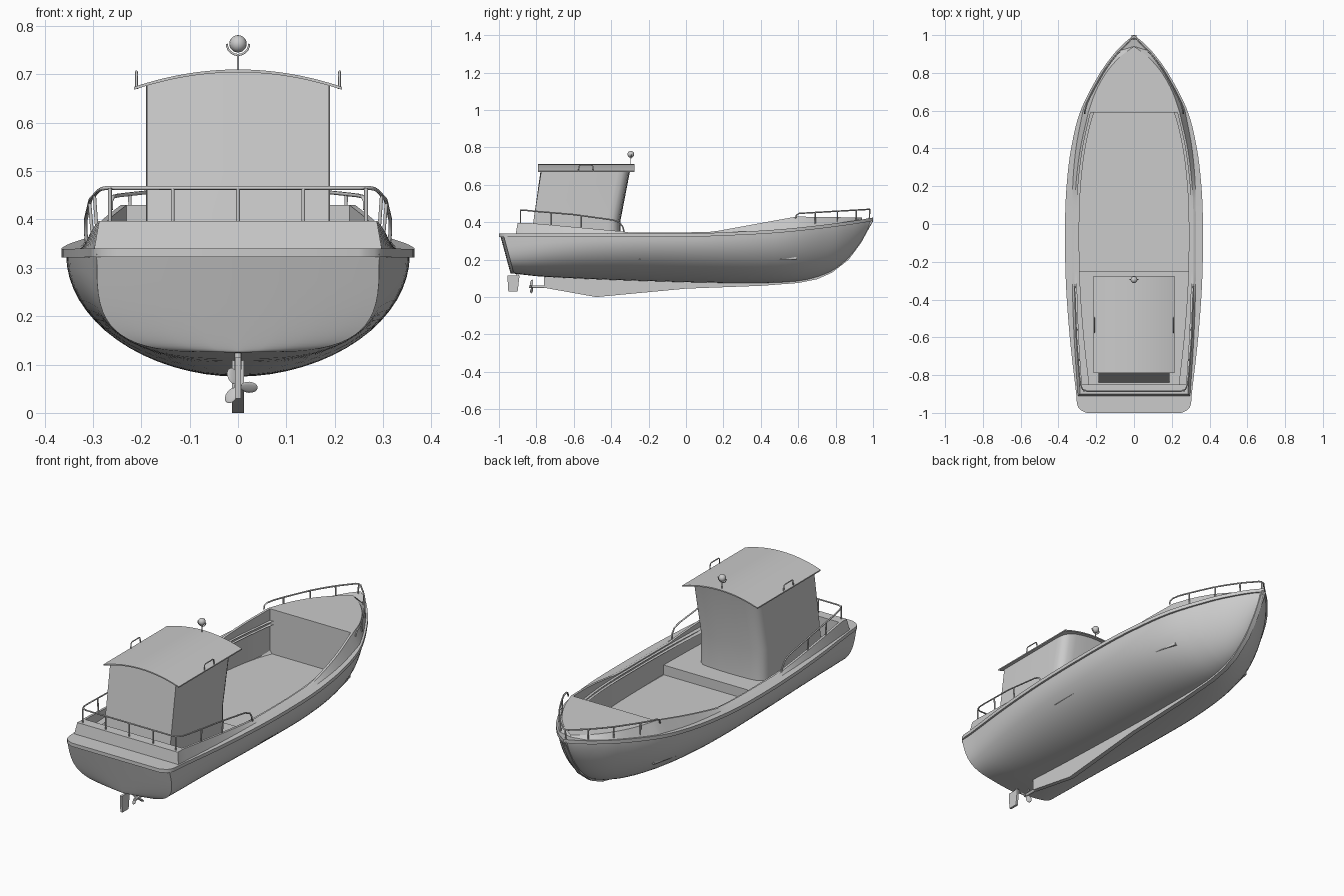
import bpy, bmesh, math
from mathutils import Matrix, Vector

if "Cube" in bpy.data.objects:
    bpy.data.objects.remove(bpy.data.objects["Cube"])


def curve(*pts):
    """Smooth (Hermite) interpolation through (y, value) points."""
    def slope(i):
        a, b = pts[max(i - 1, 0)], pts[min(i + 1, len(pts) - 1)]
        return (b[1] - a[1]) / (b[0] - a[0])

    def f(y):
        y = min(max(y, pts[0][0]), pts[-1][0])
        i = max(j for j in range(len(pts) - 1) if pts[j][0] <= y)
        (a, va), (b, vb) = pts[i], pts[i + 1]
        h, t = b - a, (y - a) / (b - a)
        return (va * (2*t**3 - 3*t**2 + 1) + vb * (3*t**2 - 2*t**3)
                + h * slope(i) * (t**3 - 2*t**2 + t) + h * slope(i + 1) * (t**3 - t**2))
    return f


def finish(name, bm, angle=30):
    bmesh.ops.remove_doubles(bm, verts=bm.verts, dist=1e-5)
    bmesh.ops.recalc_face_normals(bm, faces=bm.faces)
    me = bpy.data.meshes.new(name)
    bm.to_mesh(me)
    bm.free()
    ob = bpy.data.objects.new(name, me)
    bpy.context.collection.objects.link(ob)
    bpy.ops.object.select_all(action='DESELECT')
    ob.select_set(True)
    bpy.context.view_layer.objects.active = ob
    bpy.ops.object.shade_smooth_by_angle(angle=math.radians(angle))
    return ob


def loft(name, rows, angle=30):
    """Skin rows of right-side points, then reflect them to the left."""
    bm = bmesh.new()
    for side in (1, -1):
        grid = [[bm.verts.new((side * x, y, z)) for x, y, z in r] for r in rows]
        for a, b in zip(grid, grid[1:]):
            for i in range(len(a) - 1):
                bm.faces.new((a[i], a[i + 1], b[i + 1], b[i]))
    bmesh.ops.dissolve_degenerate(bm, dist=1e-5, edges=bm.edges)
    return finish(name, bm, angle)


def plate(name, yz, half):
    """Side-view outline extruded across the centreline."""
    bm = bmesh.new()
    f = bm.faces.new([bm.verts.new((-half, y, z)) for y, z in yz])
    new = bmesh.ops.extrude_face_region(bm, geom=[f])['geom']
    bmesh.ops.translate(bm, vec=(2 * half, 0, 0), verts=[v for v in new if isinstance(v, bmesh.types.BMVert)])
    return finish(name, bm, 20)


def tube(name, paths, r):
    cu = bpy.data.curves.new(name, 'CURVE')
    cu.dimensions, cu.bevel_depth, cu.bevel_resolution, cu.use_fill_caps = '3D', r, 1, True
    for pts in paths:
        sp = cu.splines.new('POLY')
        sp.points.add(len(pts) - 1)
        for p, c in zip(sp.points, pts):
            p.co = (*c, 1)
    ob = bpy.data.objects.new(name, cu)
    bpy.context.collection.objects.link(ob)
    bpy.ops.object.select_all(action='DESELECT')
    ob.select_set(True)
    bpy.context.view_layer.objects.active = ob
    bpy.ops.object.convert(target='MESH')


def span(a, b, n):
    return [a + (b - a) * i / n for i in range(n + 1)]


# Boat lines: half-width, gunwale top, keel line, section fullness
width = curve((-1, .25), (-.985, .283), (-.96, .3), (-.9, .306), (-.6, .34), (-.3, .361), (0, .365), (.2, .357),
              (.4, .333), (.6, .283), (.8, .18), (.9, .107), (.96, .05), (1, 0))
sheer = curve((-1, .34), (0, .34), (.3, .35), (.5, .362), (.7, .382), (.9, .408), (1, .425))
keel = curve((-.975, .125), (-.7, .105), (-.2, .085), (.3, .075), (.6, .085), (.75, .125), (.85, .19), (.93, .285), (1, .405))
full = curve((-.975, 3.6), (-.7, 2.5), (-.3, 2.05), (.4, 2), (.7, 1.8), (1, 1.6))

# Hull shell with raked, slightly bulged transom
N = 16
rows = []
for y in span(-.975, .7, 30) + span(.72, 1, 14):
    w, k, s, p = max(width(max(y, -.95)) - .01, 0), keel(y), sheer(y) - .012, full(y)
    rake = .055 * max(0, (-.8 - y) / .175)
    row = []
    for i in range(N + 1):
        t = math.pi / 2 * i / N
        g = 1 - math.cos(t) ** (2 / p)
        row.append((w * math.sin(t) ** (2 / p), y + rake * (1 - g), k + (s - k) * g))
    rows.append(row)
loft("hull", rows)
transom = [[(x * f, y - .018 * (1 - f * f), z) for x, y, z in rows[0]] for f in (1, .95, .8, .55, .28, 0)]
loft("transom", transom)

# Gunwale plank around the whole outline, closed across the stern and bow
rows = []
for y in [-1, -.995, -.985, -.97, -.95, -.93, -.905, -.9] + span(-.85, .9, 36) + [.92, .94, .96, .98, 1]:
    w, z = width(y), sheer(y)
    n = 0 if y < -.902 or y > .88 else max(w - .075, 0)
    rows.append([(n, y, z - .018), (w, y, z - .018), (w, y, z), (n, y, z)])
rows.insert(0, [(0, -1, z) for z in (.322, .322, .34, .34)])
rows[0:1] = [[(0, -1, .322), (0, -1, .322), (0, -1, .34), (0, -1, .34)]]
loft("gunwale", rows)

# Coaming, cockpit lining, floor and foredeck as one skin
inner = curve((-.91, .272), (-.6, .292), (-.3, .302), (0, .303), (.2, .296), (.4, .272), (.59, .23))


def top(y):
    if y < -.85:
        return .397
    if y < -.33:
        return .397 - .047 * (y + .85) / .52
    return max(sheer(y) + .006, .35 + .08 * (y - .15) / .44)


def outer(y):
    return inner(y) + .025 + .017 * min(max((y - .1) / .49, 0), 1)


def deck_row(y, floor=None):
    xi, z = inner(y), top(y)
    xo = outer(y)
    f = z if floor is None else floor
    return [(xo, y, sheer(y)), (xi + .012, y, z), (xi, y, z), (xi, y, f), (0, y, f)]


xo = outer(-.91)
rows = [[(xo, -.91, .34)] + [(x, -.91, .34) for x in (xo, xo - .01, xo - .01, 0)],
        [(xo, -.905, .34)] + [(x, -.9, .397) for x in (xo - .01, .27, .27, 0)],
        deck_row(-.875), deck_row(-.85)]
rows += [deck_row(y, .25) for y in span(-.85, -.25, 12)]
rows += [deck_row(y, .2) for y in span(-.25, .59, 20)]
rows.append(deck_row(.59))
tip = curve((.59, 1), (.7, .84), (.8, .61), (.88, .33), (.92, .12), (.94, 0))
for y in span(.61, .94, 14):
    f, z = tip(y), .43 - .005 * (y - .59) / .35
    xo = max(width(y) - .012, 0) if y < .94 else 0
    rows.append([(xo, y, sheer(y)), (.242 * f, y, z), (.23 * f, y, z), (.23 * f, y, z), (0, y, z)])
loft("coaming_and_decks", rows, 20)

# Keel and stem, rudder, propeller
plate("keel", [(-.76, .115), (-.76, .05), (-.48, 0), (0, .045), (.4, .06), (.6, .075), (.7, .095), (.78, .13), (.87, .2),
               (.94, .295), (1, .41), (.97, .41), (.88, .27), (.75, .17), (.55, .12), (0, .115)], .012)
plate("rudder", [(-.955, .115), (-.89, .115), (-.9, .03), (-.95, .03)], .006)
tube("rudder_stock", [[(0, -.905, .09), (0, -.9, .15)]], .007)
tube("propeller_shaft", [[(0, -.84, .055), (0, -.74, .055)]], .008)
bm = bmesh.new()
for i in range(3):
    m = (Matrix.Translation((0, -.825, .055)) @ Matrix.Rotation(math.radians(120 * i + 95), 4, 'Y')
         @ Matrix.Translation((0, 0, .023)) @ Matrix.Rotation(math.radians(35), 4, 'Z')
         @ Matrix.Diagonal((.014, .003, .018, 1)))
    bmesh.ops.create_uvsphere(bm, u_segments=12, v_segments=8, radius=1, matrix=m)
finish("propeller_blades", bm, 60)


# Cabin with raked ends and rounded front corners, under a cambered roof
def camber(x):
    return .71 - .036 * (x / .215) ** 2


rows = []
for back, front, z in ((-.838, -.35, .25), (-.815, -.35, .41), (-.773, -.293, None)):
    plan = [(0, back), (.1, back), (.188, back), (.19, front - .07), (.187, front - .045), (.176, front - .024),
            (.155, front - .01), (.12, front - .004), (.06, front - .001), (0, front)]
    rows.append([(x, y, z or camber(x) - .003) for x, y in plan])
loft("cabin", rows, 35)
roof = []
for x in span(0, .215, 10):
    z = camber(x)
    roof.append([(x, -.79, z - .006), (x, -.275, z - .006), (x, -.275, z), (x, -.79, z), (x, -.79, z - .006)])
roof.append([(.215, -.79, camber(.215) - .006)] * 2 + [(.215, -.275, z), (.215, -.79, z), (.215, -.79, z)])
roof[-1] = [(.215, y, z - .003) for y in (-.79, -.275, -.275, -.79, -.79)]
loft("roof", roof)

# Roof grab handles
tube("roof_handles", [[(s * .21, -.575, .67), (s * .21, -.572, .7), (s * .21, -.565, .705), (s * .21, -.505, .705),
                       (s * .21, -.498, .7), (s * .21, -.495, .67)] for s in (1, -1)], .003)

# Search lamp in a fork
tube("lamp_fork", [[(0, -.295, .705), (0, -.295, .74)],
                   [(.023 * math.cos(a), -.295, .763 + .023 * math.sin(a)) for a in span(-math.pi, 0, 12)]], .0025)
bm = bmesh.new()
bmesh.ops.create_uvsphere(bm, u_segments=16, v_segments=10, radius=.018, matrix=Matrix.Translation((0, -.295, .763)))
finish("search_lamp", bm, 60)

# Stern rail and posts
half = [(.312, -.33, .345), (.315, -.338, .375), (.315, -.355, .398), (.312, -.39, .412), (.305, -.6, .441), (.29, -.8, .458),
        (.283, -.85, .463), (.272, -.875, .465), (.25, -.885, .465)]
paths = [half + [(-x, y, z) for x, y, z in reversed(half)]]
paths += [[(x, -.885, .39), (x, -.885, .465)] for x in (-.265, -.135, 0, .135, .265)]
for s in (1, -1):
    paths += [[(s * (inner(y) + .007), y, top(y) - .005), (s * x, y, z)] for x, y, z in ((.297, -.72, .451), (.307, -.56, .437))]
tube("stern_rail", paths, .004)

# Bow rail and posts
half = [(.262, .585, .42), (.262, .59, .438), (.258, .605, .447)]
half += [(max(width(y) - .018, 0), y, .447 + .022 * (y - .6) / .38) for y in span(.64, .96, 10)] + [(.015, .978, .469), (0, .983, .469)]
paths = [half + [(-x, y, z) for x, y, z in reversed(half[:-1])], [(0, .98, .415), (0, .983, .469)]]
for s in (1, -1):
    paths += [[(s * (width(y) - .02), y, sheer(y) - .005), (s * (width(y) - .018), y, .447 + .022 * (y - .6) / .38)]
              for y in (.69, .81, .91)]
tube("bow_rail", paths, .004)
